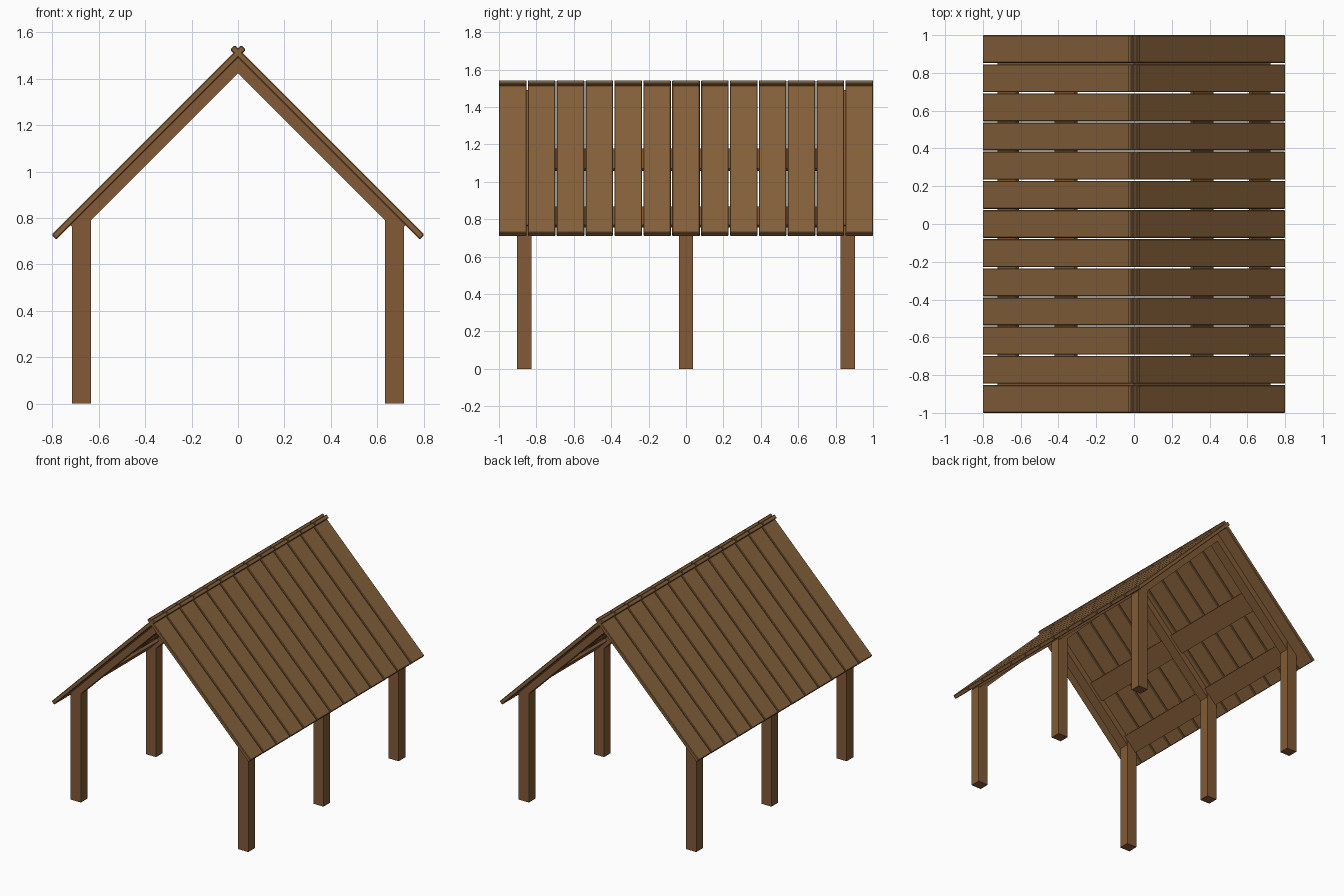
import bpy, bmesh

if "Cube" in bpy.data.objects:
    bpy.data.objects.remove(bpy.data.objects["Cube"])


def material(name, rgb):
    m = bpy.data.materials.new(name)
    m.diffuse_color = (*rgb, 1)
    m.use_nodes = True
    m.node_tree.nodes["Principled BSDF"].inputs["Base Color"].default_value = m.diffuse_color
    return m


FRAME = material("frame brown", (0.223, 0.102, 0.038))
PLANK = material("plank brown", (0.240, 0.120, 0.044))


def prism(name, profile, y0, y1, mat, side=1, bevel=0):
    """Extrude an XZ profile along y; side=-1 mirrors it in x."""
    bm = bmesh.new()
    a = [bm.verts.new((x * side, y0, z)) for x, z in profile]
    b = [bm.verts.new((x * side, y1, z)) for x, z in profile]
    n = len(a)
    bm.faces.new(a)
    bm.faces.new(b[::-1])
    for i in range(n):
        bm.faces.new((a[i], b[i], b[(i + 1) % n], a[(i + 1) % n]))
    bmesh.ops.recalc_face_normals(bm, faces=bm.faces)
    if bevel:
        bmesh.ops.bevel(bm, geom=bm.edges[:], offset=bevel, segments=1,
                        affect='EDGES')
    me = bpy.data.meshes.new(name)
    bm.to_mesh(me)
    bm.free()
    me.materials.append(mat)
    ob = bpy.data.objects.new(name, me)
    bpy.context.collection.objects.link(ob)
    return ob


def slope_board(low, high, x_out, x_in):
    """45 degree board between lines x+z=low and x+z=high, square-cut ends."""
    def pt(s, d):            # s = x+z, d = x-z
        return ((s + d) / 2, (s - d) / 2)
    d0 = 2 * x_out - high
    d1 = 2 * x_in - high
    return [pt(low, d0), pt(high, d0), pt(high, d1), pt(low, d1)]


HALF = 0.038                     # half width of posts and rafters
for side, label in ((1, "right"), (-1, "left")):
    # posts and rafters
    for y in (-0.865, 0, 0.865):
        prism(f"post_{label}",
              [(0.633, 0), (0.715, 0), (0.715, 0.765), (0.633, 0.847)],
              y - HALF, y + HALF, FRAME, side)
        prism(f"rafter_{label}",
              [(0, 1.425), (0.665, 0.76), (0.715, 0.755), (0.715, 0.777),
               (0, 1.492)],
              y - HALF + 0.001, y + HALF - 0.001, FRAME, side)
    # flat purlins under the planks
    for name, x_out, x_in in (("middle_purlin", 0.42, 0.315),
                              ("eave_purlin", 0.722, 0.625)):
        prism(f"{name}_{label}", slope_board(1.462, 1.492, x_out, x_in),
              -0.9, 0.9, FRAME, side)
    # thirteen roof planks crossing at the ridge
    w, pitch = 0.1475, (2 - 0.1475) / 12
    for i in range(13):
        y0 = -1 + i * pitch
        prism(f"roof_plank_{label}", slope_board(1.491, 1.531, 0.803, -0.014),
              y0, y0 + w, PLANK, side, 0.004)
